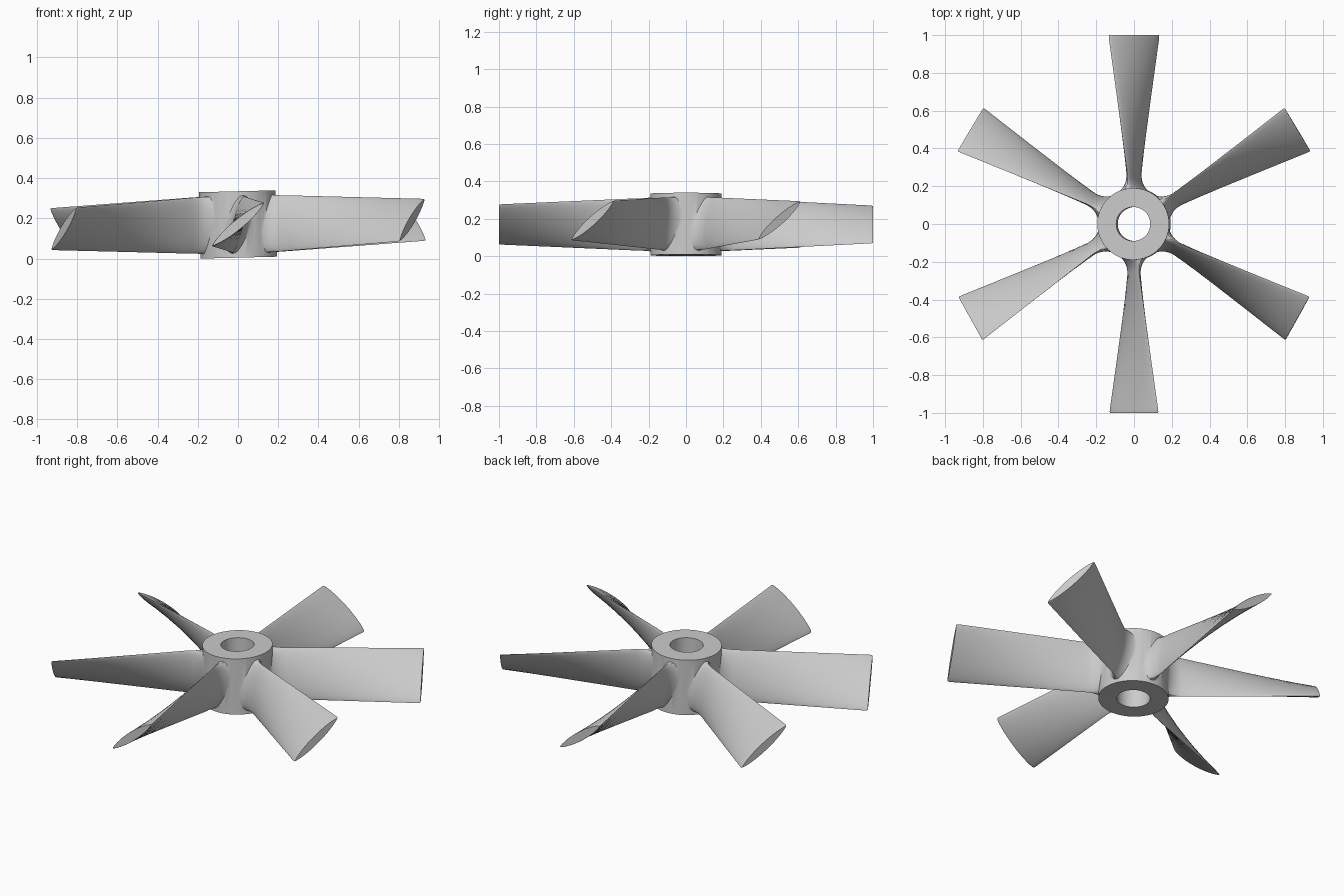
import bpy, bmesh, math
from mathutils import Matrix

if "Cube" in bpy.data.objects:
    bpy.data.objects.remove(bpy.data.objects["Cube"])

HUB_R, BORE_R, HALF_H = 0.19, 0.09, 0.165
FILLET = 0.11


def finish(bm, name):
    bmesh.ops.recalc_face_normals(bm, faces=bm.faces)
    me = bpy.data.meshes.new(name)
    bm.to_mesh(me)
    bm.free()
    ob = bpy.data.objects.new(name, me)
    bpy.context.collection.objects.link(ob)
    return ob


def skin(bm, rings, closed):
    n, k = len(rings), len(rings[0])
    for i in range(n if closed else n - 1):
        a, b = rings[i], rings[(i + 1) % n]
        for j in range(k):
            bm.faces.new((a[j], a[(j + 1) % k], b[(j + 1) % k], b[j]))


def make_hub():
    # Bored cylinder
    bm = bmesh.new()
    profile = [(BORE_R, -HALF_H), (HUB_R, -HALF_H), (HUB_R, HALF_H), (BORE_R, HALF_H)]
    rings = []
    for i in range(96):
        a = 2 * math.pi * i / 96
        rings.append([bm.verts.new((r * math.cos(a), r * math.sin(a), z)) for r, z in profile])
    skin(bm, rings, True)
    return finish(bm, "fan_rotor")


def section(r, n=16, shrink=1.0):
    # Lens section in the plane at radius r, widened near the hub by a round fillet
    f = max(0.0, (r - 0.26) / 0.74)
    hw = 0.03 + 0.103 * f
    hh = 0.139 - 0.035 * f
    dr = min(0.1, max(0.0, 0.26 - r))
    d = FILLET - math.sqrt(FILLET ** 2 - dr ** 2)
    hh += 0.18 * d
    t = 0.027 - 0.002 * f
    length = math.hypot(hw, hh)
    nx, nz = hh / length, -hw / length
    pts = []
    for i in range(2 * n):
        a = math.pi * i / n
        u, s = math.cos(a), math.sin(a)
        bulge = t * math.copysign(abs(s) ** 1.5, s)
        widen = d * math.copysign(abs(s) ** 0.6, s) if abs(s) > 1e-6 else 0.0
        pts.append(((u * hw + bulge * nx + widen) * shrink,
                    (u * hh + bulge * nz) * shrink))
    return pts


def make_blade(angle):
    # Twisted blade running outward along the given direction
    bm = bmesh.new()
    stations = [0.15, 0.16, 0.165, 0.17, 0.18, 0.19, 0.2, 0.215, 0.23, 0.245, 0.26,
                0.32, 0.4, 0.5, 0.6, 0.7, 0.8, 0.9, 0.985, 0.996, 1.0]
    rings = []
    for r in stations:
        shrink = {0.996: 0.99, 1.0: 0.965}.get(r, 1.0)
        rings.append([bm.verts.new((r, x, z)) for x, z in section(r, shrink=shrink)])
    skin(bm, rings, False)
    bm.faces.new(rings[0])
    bm.faces.new(rings[-1])
    bm.transform(Matrix.Rotation(angle, 4, 'Z'))
    return finish(bm, "blade")


# Fuse six blades to the hub
rotor = make_hub()
bpy.context.view_layer.objects.active = rotor
rotor.select_set(True)
for i in range(6):
    blade = make_blade(math.radians(30 + 60 * i))
    mod = rotor.modifiers.new("fuse", 'BOOLEAN')
    mod.operation = 'UNION'
    mod.solver = 'EXACT'
    mod.object = blade
    bpy.ops.object.modifier_apply(modifier=mod.name)
    bpy.data.objects.remove(blade, do_unlink=True)

# Slight lean to the left, then rest on the floor
me = rotor.data
me.transform(Matrix.Rotation(-0.025, 4, 'Y'))
me.transform(Matrix.Translation((0, 0, -min(v.co.z for v in me.vertices))))
bpy.ops.object.shade_smooth_by_angle(angle=math.radians(35))
